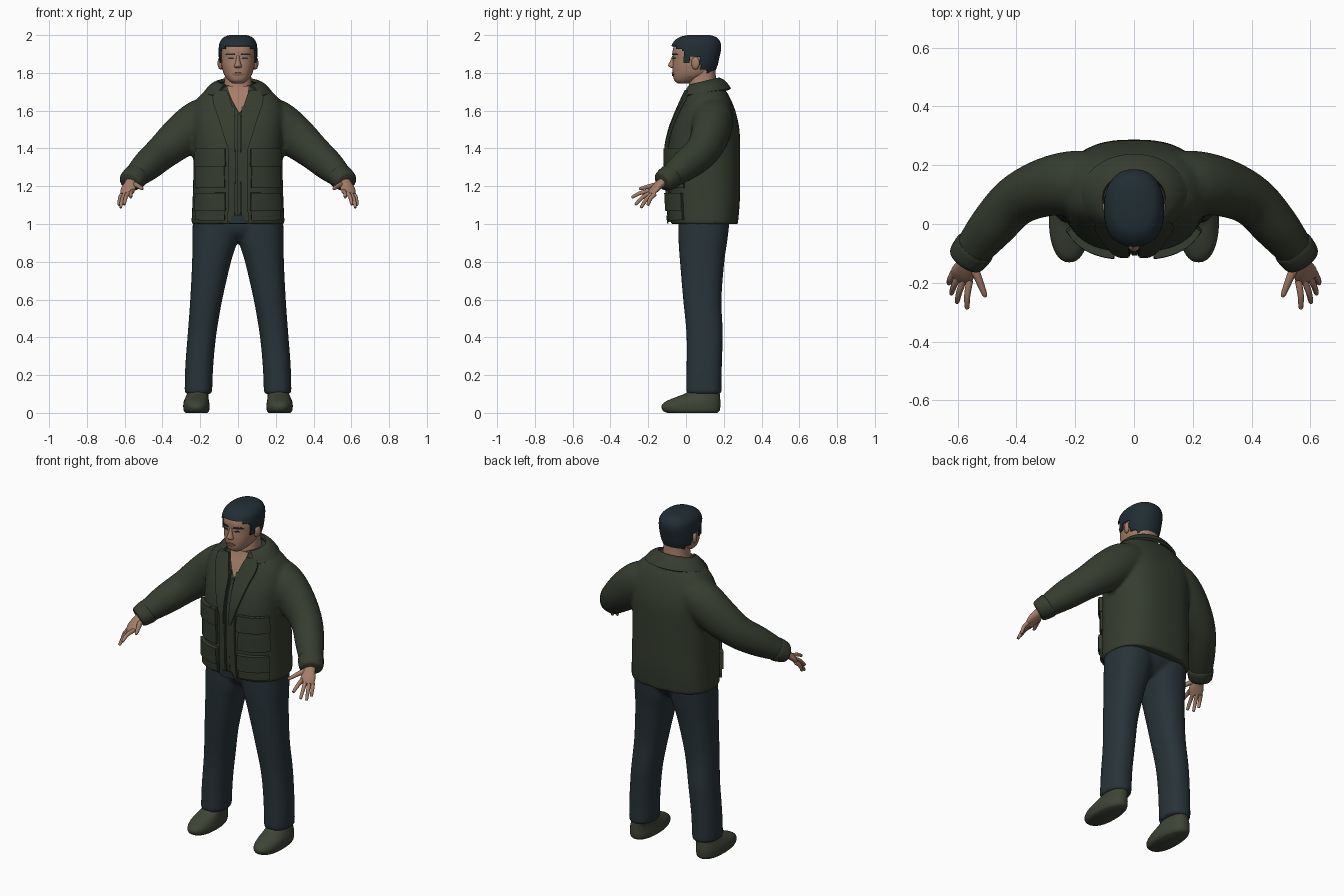
import bpy, bmesh
from math import sin, cos, pi, radians
from mathutils import Vector

cube = bpy.data.objects.get("Cube")
if cube:
    bpy.data.objects.remove(cube, do_unlink=True)


def material(name, rgb):
    m = bpy.data.materials.new(name)
    m.use_nodes = True
    m.diffuse_color = (*rgb, 1)
    bsdf = next(n for n in m.node_tree.nodes if n.type == "BSDF_PRINCIPLED")
    bsdf.inputs["Base Color"].default_value = (*rgb, 1)
    bsdf.inputs["Roughness"].default_value = 0.8
    return m


GREEN = material("olive jacket", (.036, .046, .028))
NAVY = material("dark trousers", (.021, .034, .040))
SKIN = material("skin", (.38, .21, .14))
LIPS = material("lips", (.25, .12, .09))
HAIR = material("black hair", (.015, .027, .035))
SHOE = material("olive shoes", (.048, .058, .036))


def smooth(rows, n=5):
    """Catmull-Rom interpolation through rows of numbers."""
    out = []
    for i in range(len(rows) - 1):
        a, b, c, d = (rows[max(0, min(len(rows) - 1, i + k))] for k in (-1, 0, 1, 2))
        for j in range(n):
            t = j / n
            out.append(tuple(q + .5 * t * (r - p + t * (2*p - 5*q + 4*r - s + t * (3*(q - r) + s - p)))
                             for p, q, r, s in zip(a, b, c, d)))
    return out + [tuple(rows[-1])]


def skin_rings(bm, rings, closed=True):
    rings = [[bm.verts.new(p) for p in ring] for ring in rings]
    n = len(rings[0])
    for a, b in zip(rings, rings[1:]):
        for i in range(n if closed else n - 1):
            j = (i + 1) % n
            bm.faces.new((a[i], a[j], b[j], b[i]))
    if closed:
        bm.faces.new(rings[0])
        bm.faces.new(rings[-1])


def spow(v, n):
    return (1 if v >= 0 else -1) * abs(v) ** (2 / n)


def stack(bm, rows, power=2.3, seg=40):
    """Horizontal rings; each row is z, centre x, front y, back y, half width."""
    angles = [2 * pi * i / seg for i in range(seg)]
    skin_rings(bm, [[(cx + w * spow(cos(a), power), (f + b) / 2 + (b - f) / 2 * spow(sin(a), power), z)
                     for a in angles] for z, cx, f, b, w in rows])


def tube(bm, rows, sign=1, seg=24, n=5):
    """Rings square to a path; each row is x, y, z, side radius, upright radius."""
    rows = smooth(rows, n)
    rings = []
    for i, (x, y, z, ra, rb) in enumerate(rows):
        t = Vector(rows[min(i + 1, len(rows) - 1)][:3]) - Vector(rows[max(i - 1, 0)][:3])
        a = t.cross(Vector((0, 0, 1))).normalized()
        b = a.cross(t).normalized()
        ring = [Vector((x, y, z)) + a * ra * cos(2*pi*k/seg) + b * rb * sin(2*pi*k/seg) for k in range(seg)]
        rings.append([(p.x * sign, p.y, p.z) for p in ring])
    skin_rings(bm, rings)


def finish(bm, name, mat, mirror=False, thick=0, voxel=0):
    bmesh.ops.recalc_face_normals(bm, faces=bm.faces)
    me = bpy.data.meshes.new(name)
    bm.to_mesh(me)
    bm.free()
    ob = bpy.data.objects.new(name, me)
    bpy.context.collection.objects.link(ob)
    me.materials.append(mat)
    bpy.ops.object.select_all(action="DESELECT")
    ob.select_set(True)
    bpy.context.view_layer.objects.active = ob
    bpy.ops.object.shade_smooth_by_angle(angle=radians(50))
    if mirror:
        ob.modifiers.new("mirror", "MIRROR").use_mirror_merge = False
    if thick:
        m = ob.modifiers.new("thickness", "SOLIDIFY")
        m.thickness, m.offset = thick, 0
        ob.modifiers.new("crisp edges", "EDGE_SPLIT").split_angle = radians(45)
    if voxel:
        m = ob.modifiers.new("blend", "REMESH")
        m.mode, m.voxel_size, m.use_smooth_shade = "VOXEL", voxel, True
        m = ob.modifiers.new("soften", "SMOOTH")
        m.factor, m.iterations = .5, 5
    return ob


def patch(name, rows, base, mat, lift, thick, mirror=True, power=2.6):
    """Plate laid on the front of a stacked body; rows are z, x start, x end."""
    def front(x, z):
        i = max(k for k in range(len(base) - 1) if k == 0 or base[k][0] <= z)
        t = (z - base[i][0]) / (base[i + 1][0] - base[i][0])
        _, _, f, b, w = (p + (q - p) * t for p, q in zip(base[i], base[i + 1]))
        return (f + b) / 2 - (b - f) / 2 * max(0, 1 - abs(x / w) ** power) ** (1 / power)
    bm = bmesh.new()
    lines = []
    for z, x0, x1 in smooth(rows, 5):
        xs = [x0 + (x1 - x0) * k / 10 for k in range(11)]
        lines.append([(x, front(x, z) - lift, z) for x in xs])
    skin_rings(bm, lines, closed=False)
    return finish(bm, name, mat, mirror, thick)


# Jacket body and sleeves, blended together
torso = smooth([(1.0, 0, -.08, .275, .247), (1.12, 0, -.09, .285, .241), (1.25, 0, -.095, .287, .237),
                (1.4, 0, -.095, .287, .237), (1.5, 0, -.075, .283, .242), (1.58, 0, -.045, .267, .245),
                (1.65, 0, -.015, .242, .225), (1.7, 0, .008, .215, .18), (1.735, 0, .02, .19, .12)])
arm = [(.10, .14, 1.6, .10, .09), (.20, .14, 1.545, .11, .115), (.30, .125, 1.465, .1, .112),
       (.40, .08, 1.38, .087, .094), (.48, -.005, 1.31, .08, .083), (.545, -.085, 1.25, .066, .062),
       (.572, -.122, 1.226, .06, .05)]
bm = bmesh.new()
stack(bm, torso, 2.6)
for s in (1, -1):
    tube(bm, arm, s)
finish(bm, "jacket", GREEN, voxel=.011)

# Cuffs
bm = bmesh.new()
tube(bm, [(.537, -.075, 1.257, .066, .06), (.543, -.083, 1.251, .071, .066),
          (.568, -.116, 1.229, .067, .058), (.576, -.127, 1.222, .058, .048)], n=3)
finish(bm, "cuffs", GREEN, mirror=True)

# Folded collar, open at the front
bm = bmesh.new()
lines = []
for k in range(7):
    v = k / 6
    line = []
    for i in range(41):
        a = radians(-142 + 284 * i / 40)
        line.append(((.105 + .07 * v) * sin(a), .09 + .01 * v + (.082 + .05 * v) * cos(a),
                     1.768 - .02 * (1 - cos(a)) - .055 * v + .012 * sin(pi * v)))
    lines.append(line)
skin_rings(bm, lines, closed=False)
finish(bm, "collar", GREEN, thick=.016)

# Open neck, lapels, front edges and hem notch
patch("open_neck", [(1.728, -.06, .06), (1.66, -.035, .045), (1.59, .003, .012)], torso, SKIN, .005, .008, False)
patch("lapels", [(1.705, .06, .115), (1.67, .045, .132), (1.62, .03, .125), (1.58, .02, .11),
                 (1.45, .018, .07), (1.33, .018, .03)], torso, GREEN, .012, .016)
patch("front_edges", [(1.62, .018, .055), (1.3, .014, .05), (1.01, .018, .055)], torso, GREEN, .008, .014)
patch("zip_flap", [(1.58, -.006, .012), (1.3, -.006, .012), (1.05, -.006, .012)], torso, GREEN, .005, .01, False)
patch("hem_notch", [(1.045, -.03, .03), (1.003, -.045, .045)], torso, NAVY, .017, .006, False)

# Pockets and flaps
for place, top, flap, low in (("chest", 1.40, 1.305, 1.19), ("hip", 1.165, 1.07, 1.02)):
    patch(place + "_pockets", [(top, .075, .215), (low, .07, .22)], torso, GREEN, .006, .018)
    patch(place + "_flaps", [(top, .068, .218), (flap, .066, .222)], torso, GREEN, .014, .024)

# Trousers
bm = bmesh.new()
legs = [(.1, .21, 0, .188, .073), (.25, .205, .003, .19, .074), (.42, .19, .002, .195, .076),
        (.6, .168, -.015, .188, .085), (.8, .14, -.032, .203, .103), (.92, .122, -.04, .22, .12),
        (1.06, .118, -.042, .236, .12)]
for s in (1, -1):
    stack(bm, [(z, s * x, f, b, w) for z, x, f, b, w in smooth(legs)])
stack(bm, smooth([(.91, 0, .02, .16, .05), (.95, 0, -.02, .2, .16), (1.0, 0, -.036, .228, .228),
                  (1.06, 0, -.04, .235, .235)]))
finish(bm, "trousers", NAVY, voxel=.011)

# Shoes
bm = bmesh.new()
stack(bm, smooth([(0, .22, -.1, .165, .058), (.012, .22, -.122, .178, .067), (.035, .22, -.13, .182, .07),
                  (.06, .22, -.108, .182, .067), (.085, .217, -.05, .18, .06), (.105, .213, .0, .178, .056),
                  (.14, .21, .03, .17, .052)], 4))
finish(bm, "shoes", SHOE, mirror=True)

# Neck and head
bm = bmesh.new()
stack(bm, smooth([(1.66, 0, .01, .17, .08), (1.72, 0, .014, .165, .076),
                  (1.78, 0, .02, .158, .07), (1.84, 0, .03, .155, .068)]))
finish(bm, "neck", SKIN)
head = smooth([(1.745, 0, -.045, .02, .03), (1.76, 0, -.062, .06, .05), (1.79, 0, -.069, .125, .073),
               (1.83, 0, -.071, .148, .085), (1.87, 0, -.069, .158, .09), (1.92, 0, -.07, .168, .091),
               (1.955, 0, -.056, .165, .085), (1.98, 0, -.025, .145, .065), (1.991, 0, .02, .11, .035)])
bm = bmesh.new()
stack(bm, head, 2.3, 48)
finish(bm, "head", SKIN)

# Hair shell, trimmed along the hairline
bm = bmesh.new()
stack(bm, [(z + .006, x, f - .008, b + .014, w + .008) for z, x, f, b, w in head], 2.3, 72)


def below_hairline(c):
    steps = ((-.05, 1.945), (-.015, 1.925), (.02, 1.85), (.075, 1.887), (.11, 1.82))
    return c.z < next((z for y, z in steps if c.y < y), 1.79)


bmesh.ops.delete(bm, geom=[f for f in bm.faces if below_hairline(f.calc_center_median())], context="FACES")
finish(bm, "hair", HAIR, thick=.007)

# Ears
bm = bmesh.new()
bmesh.ops.create_uvsphere(bm, u_segments=16, v_segments=10, radius=1)
for v in bm.verts:
    v.co = (.093 + .014 * v.co.x + .006 * v.co.y, .05 + .022 * v.co.y, 1.852 + .034 * v.co.z)
finish(bm, "ears", SKIN, mirror=True)

# Nose
bm = bmesh.new()
stack(bm, smooth([(1.826, 0, -.075, -.05, .012), (1.832, 0, -.09, -.05, .02), (1.842, 0, -.094, -.05, .018),
                  (1.865, 0, -.083, -.05, .011), (1.892, 0, -.072, -.05, .009)], 3), 2, 20)
finish(bm, "nose", SKIN)

# Brows, eyes and mouth
patch("brows", [(1.902, .02, .06), (1.894, .014, .068)], head, HAIR, .002, .006, power=2.3)
patch("eyes", [(1.881, .024, .048), (1.874, .02, .052)], head, HAIR, .001, .004, power=2.3)
patch("mouth", [(1.801, -.016, .016), (1.794, -.03, .03), (1.784, -.018, .018)], head, LIPS, .002, .007, False, 2.3)

# Hands
bm = bmesh.new()
tube(bm, [(.56, -.105, 1.236, .028, .024), (.57, -.138, 1.212, .034, .022),
          (.583, -.168, 1.182, .041, .018), (.594, -.188, 1.158, .034, .011)], n=4)
tips = [(.568, -.288, 1.14), (.603, -.268, 1.102), (.622, -.238, 1.086), (.63, -.203, 1.098)]
for k, tip in enumerate(tips):
    root = Vector((.586, -.178, 1.166)) + (k - 1.5) * Vector((.018, .009, -.005))
    mid = root.lerp(Vector(tip), .5) + Vector((.004, -.004, .007))
    near = mid.lerp(Vector(tip), .9)
    tube(bm, [(*root, .012, .012), (*mid, .0105, .0105), (*near, .008, .008), (*tip, .003, .003)], seg=10, n=3)
tube(bm, [(.555, -.135, 1.212, .017, .015), (.533, -.178, 1.203, .014, .013),
          (.509, -.238, 1.188, .009, .009), (.505, -.247, 1.185, .004, .004)], seg=10, n=3)
finish(bm, "hands", SKIN, mirror=True)
